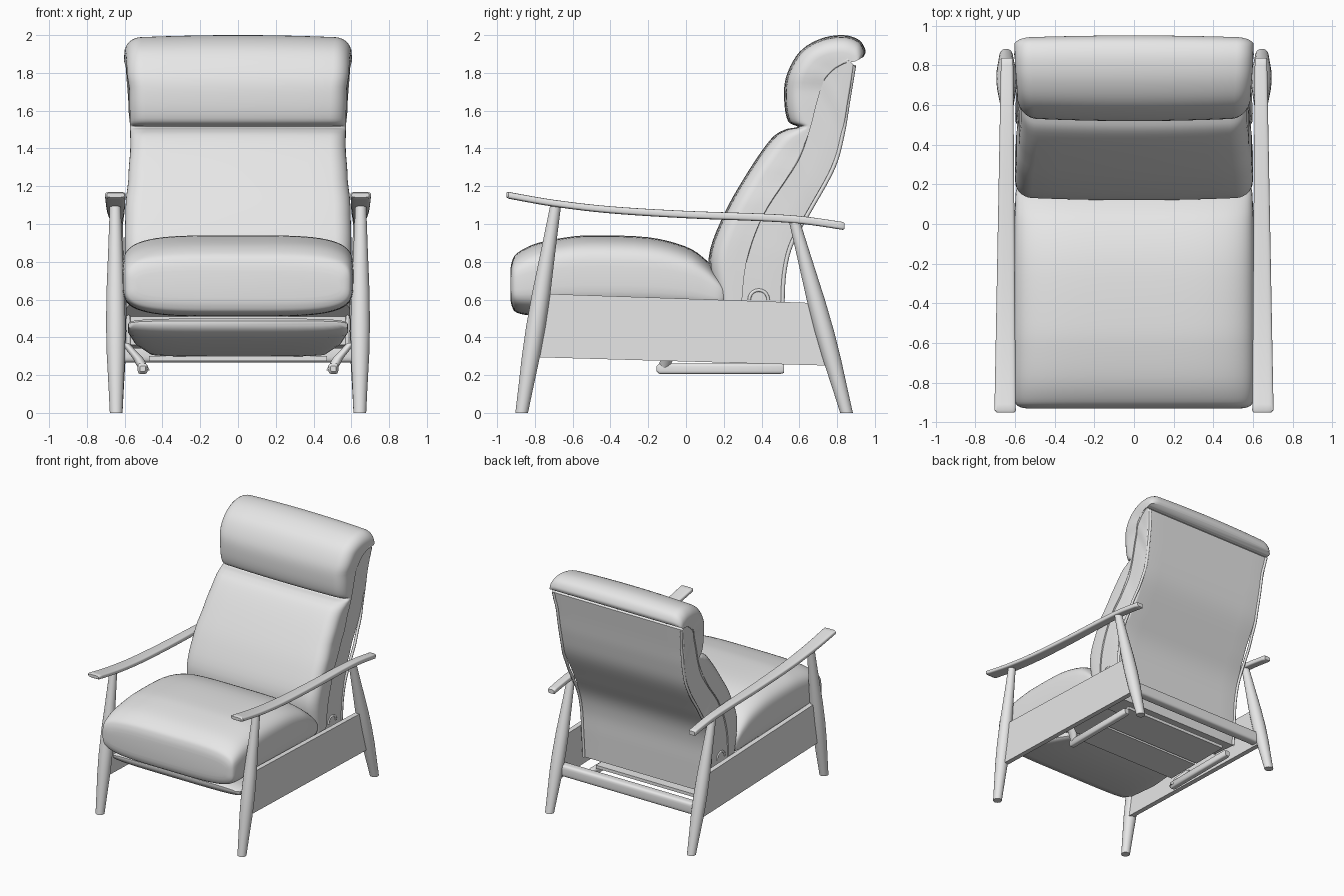
import bpy, bmesh
from math import sin, cos, pi, radians
from mathutils import Vector

cube = bpy.data.objects.get("Cube")
if cube:
    bpy.data.objects.remove(cube, do_unlink=True)

grey = bpy.data.materials.new("light_grey")
grey.use_nodes = True
grey.diffuse_color = (0.8, 0.8, 0.8, 1)
grey.node_tree.nodes["Principled BSDF"].inputs["Base Color"].default_value = (0.8, 0.8, 0.8, 1)


def loft(name, rings, mirror=False):
    """Skin a list of equal-length rings, cap both ends, optionally mirror across x."""
    bm = bmesh.new()
    loops = [[bm.verts.new(p) for p in ring] for ring in rings]
    n = len(loops[0])
    for a, b in zip(loops, loops[1:]):
        for i in range(n):
            j = (i + 1) % n
            bm.faces.new((a[i], a[j], b[j], b[i]))
    bm.faces.new(loops[0])
    bm.faces.new(loops[-1])
    bmesh.ops.recalc_face_normals(bm, faces=bm.faces)
    mesh = bpy.data.meshes.new(name)
    bm.to_mesh(mesh)
    bm.free()
    obj = bpy.data.objects.new(name, mesh)
    bpy.context.collection.objects.link(obj)
    mesh.materials.append(grey)
    bpy.ops.object.select_all(action='DESELECT')
    obj.select_set(True)
    bpy.context.view_layer.objects.active = obj
    bpy.ops.object.shade_smooth_by_angle(angle=radians(40))
    if mirror:
        obj.modifiers.new("Mirror", 'MIRROR')


def spline(pts, steps=5):
    """Open Catmull-Rom curve through points of any dimension."""
    pts = [Vector(p) for p in pts]
    n, out = len(pts), []
    for i in range(n - 1):
        a, b, c, d = (pts[max(0, min(n - 1, i + k))] for k in (-1, 0, 1, 2))
        for k in range(steps):
            t = k / steps
            out.append(0.5 * (2 * b + (c - a) * t + (2 * a - 5 * b + 4 * c - d) * t * t
                              + (3 * b - a - 3 * c + d) * t ** 3))
    return out + [pts[-1]]


WIDTHS = [(0.3, 0.59), (0.9, 0.6), (1.1, 0.595), (1.25, 0.58), (1.4, 0.57), (1.7, 0.575),
          (1.8, 0.59), (1.9, 0.61), (2.1, 0.61)]


def back_width(z):
    """Half width of the backrest at a height."""
    for (z0, a), (z1, b) in zip(WIDTHS, WIDTHS[1:]):
        if z <= z1:
            t = max(0, (z - z0) / (z1 - z0))
            return a + (b - a) * t * t * (3 - 2 * t)
    return WIDTHS[-1][1]


def slab(name, base, tip, trim, rx, rd, crown):
    """Backrest layer: each section runs from a base edge to a tip edge, tip corners rounded."""
    rings = []
    for b, t in zip(spline(base), spline(tip)):
        length = (t - b).length
        axis = (t - b) / length
        r, c = min(rd, 0.6 * length), min(crown, 0.2 * length)
        w = back_width(b.y) - trim
        half = [(w, 0), (w, 0.5 * (length - r - c))]
        for k in range(8):
            a = k * pi / 14
            x = w - rx + rx * cos(a)
            half.append((x, length - r + r * sin(a) - c * (x / w) ** 2))
        for k in (0.75, 0.5, 0.25):
            half.append(((w - rx) * k, length - c * ((w - rx) * k / w) ** 2))
        section = half + [(0, length)] + [(-x, d) for x, d in reversed(half)]
        rings.append([(x, b.x + axis.x * d, b.y + axis.y * d) for x, d in section])
    loft(name, rings)


def prism(name, outline, x0, x1, mirror=False):
    """Straight board: a side outline (y, z) between two x positions."""
    loft(name, [[(x, y, z) for y, z in outline] for x in (x0, x1)], mirror)


def bar(name, stations, segs=20, power=1.0, mirror=False):
    """Tube along stations (centre, half x, half other, plane); power < 1 squares it."""
    rings = []
    for c, hx, ho, plane in stations:
        ring = []
        for k in range(segs):
            a = 2 * pi * (k + 0.5) / segs
            u = abs(cos(a)) ** power * (1 if cos(a) > 0 else -1) * hx
            v = abs(sin(a)) ** power * (1 if sin(a) > 0 else -1) * ho
            off = {"xy": (u, v, 0), "xz": (u, 0, v), "yz": (0, u, v)}[plane]
            ring.append(Vector(c) + Vector(off))
        rings.append(ring)
    loft(name, rings, mirror)


def piping(name, path, radius):
    """Thin cord along a 3D path, on both sides."""
    cu = bpy.data.curves.new(name, 'CURVE')
    cu.dimensions = '3D'
    cu.bevel_depth = radius
    cu.bevel_resolution = 2
    for side in (1, -1):
        sp = cu.splines.new('POLY')
        sp.points.add(len(path) - 1)
        for p, (x, y, z) in zip(sp.points, path):
            p.co = (side * x, y, z, 1)
    cu.materials.append(grey)
    bpy.context.collection.objects.link(bpy.data.objects.new(name, cu))


# Seat cushion: (y, half width, top, bottom)
seat = [(-.93, .54, .75, .61), (-.922, .578, .8, .565), (-.895, .6, .845, .53),
        (-.8, .61, .895, .513), (-.65, .612, .927, .51), (-.5, .612, .94, .51),
        (-.2, .61, .93, .51), (0, .605, .88, .51), (.1, .6, .815, .515),
        (.17, .595, .74, .53), (.205, .58, .69, .56), (.21, .56, .66, .6)]
bar("seat_cushion", [((0, y, (t + b) / 2), w, (t - b) / 2, "xz") for y, w, t, b in spline(seat, 4)],
    segs=64, power=0.5)

# Backrest upholstery: lower pad and head roll in one piece, parted by a crease
pad_front = [(.16, .6), (.12, .82), (.2, 1.05), (.33, 1.28), (.45, 1.45), (.525, 1.5),
             (.59, 1.515), (.54, 1.545), (.52, 1.65), (.53, 1.78), (.6, 1.91), (.71, 1.98),
             (.83, 2.0), (.915, 1.975), (.95, 1.92), (.94, 1.885)]
pad_rear = [(.29, .5), (.32, .8), (.41, 1.05), (.55, 1.27), (.625, 1.42), (.65, 1.48),
            (.66, 1.515), (.67, 1.55), (.695, 1.65), (.73, 1.76), (.765, 1.81), (.805, 1.84),
            (.85, 1.855), (.88, 1.858), (.89, 1.86), (.9, 1.862)]
slab("back_cushion", pad_rear, pad_front, 0, 0.085, 0.08, 0.015)

# Rear shell with corded edges
front_edge = [(.28, .36), (.28, .6), (.31, .8), (.4, 1.05), (.58, 1.33), (.65, 1.52),
              (.7, 1.72), (.77, 1.82), (.86, 1.87)]
rear_edge = [(.5, .34), (.51, .55), (.52, .74), (.56, .9), (.66, 1.08), (.78, 1.3),
             (.83, 1.48), (.86, 1.66), (.89, 1.84)]
slab("back_shell", front_edge, rear_edge, 0.01, 0.015, 0.015, 0)
for label, edge in (("front_piping", front_edge), ("rear_piping", rear_edge)):
    piping(label, [(back_width(p.y) - 0.012, p.x, p.y) for p in spline(edge)], 0.011)

# Recline pivot loops on the shell sides
piping("pivot_loop", [(0.585, .385 + .05 * cos(a * pi / 10), .6 + .05 * sin(a * pi / 10))
                      for a in range(11)], 0.009)

# Side aprons and rear rail
prism("side_apron", [(-.73, .63), (.72, .58), (.77, .25), (-.8, .295)], 0.612, 0.652, mirror=True)
bar("rear_rail", [((x, .72, .315), .04, .048, "yz") for x in (-.62, .62)], power=0.5)


# Tapered legs
def leg(name, foot, top, x_foot, x_top):
    a, b = Vector((x_foot, *foot)), Vector((x_top, *top))
    radii = [(0, .034), (.12, .04), (.28, .049), (.42, .052), (.58, .049), (.8, .038), (1, .029)]
    bar(name, [(a.lerp(b, t), r, r, "xy") for t, r in radii], mirror=True)


leg("front_leg", (-.87, 0), (-.69, 1.1), .645, .65)
leg("rear_leg", (.85, 0), (.57, 1.03), .645, .64)

# Armrests: sweeping paddles, widest at the front
arm_path = spline([(-.94, 1.152), (-.7, 1.11), (-.4, 1.075), (0, 1.05), (.4, 1.035),
                   (.62, 1.02), (.83, .99)])
arm = [((.648, -.95, 1.153), .046, .012, "xz")]
for p in arm_path:
    t = (p.x + .94) / 1.77
    arm.append(((.65 - .01 * t, p.x, p.y), .054 - .023 * t, .018 + .003 * t, "xz"))
arm.append(((.64, .838, .989), .026, .016, "xz"))
bar("armrest", arm, segs=24, power=0.5, mirror=True)

# Folded footrest: sloping padded panel and flat rear flaps
foot_rings = [(-.82, .475, .55, .012), (-.8, .465, .58, .035), (-.7, .445, .585, .055),
              (-.4, .39, .55, .055), (-.18, .345, .49, .045), (-.12, .32, .47, .022)]
bar("footrest_panel", [((0, y, z), w, h, "xz") for y, z, w, h in foot_rings],
    segs=32, power=0.5)
for i, (y0, y1) in enumerate(((-.11, .17), (.19, .5))):
    prism("rear_flap_%d" % (i + 1), [(y0, .3), (y1, .3), (y1, .275), (y0, .275)], -0.47, 0.47)

# Footrest linkage
bar("linkage_arm", [((.505, y, .234), w, h, "xz") for y, w, h in
                    ((-.155, .015, .015), (-.14, .026, .028), (.5, .026, .028), (.52, .02, .022))],
    power=0.5, mirror=True)
bar("linkage_strut", [((.495, -.12, .225), .028, .028, "xy"), ((.53, -.1, .29), .028, .035, "xy"),
                      ((.6, -.08, .37), .022, .03, "xy")], mirror=True)
